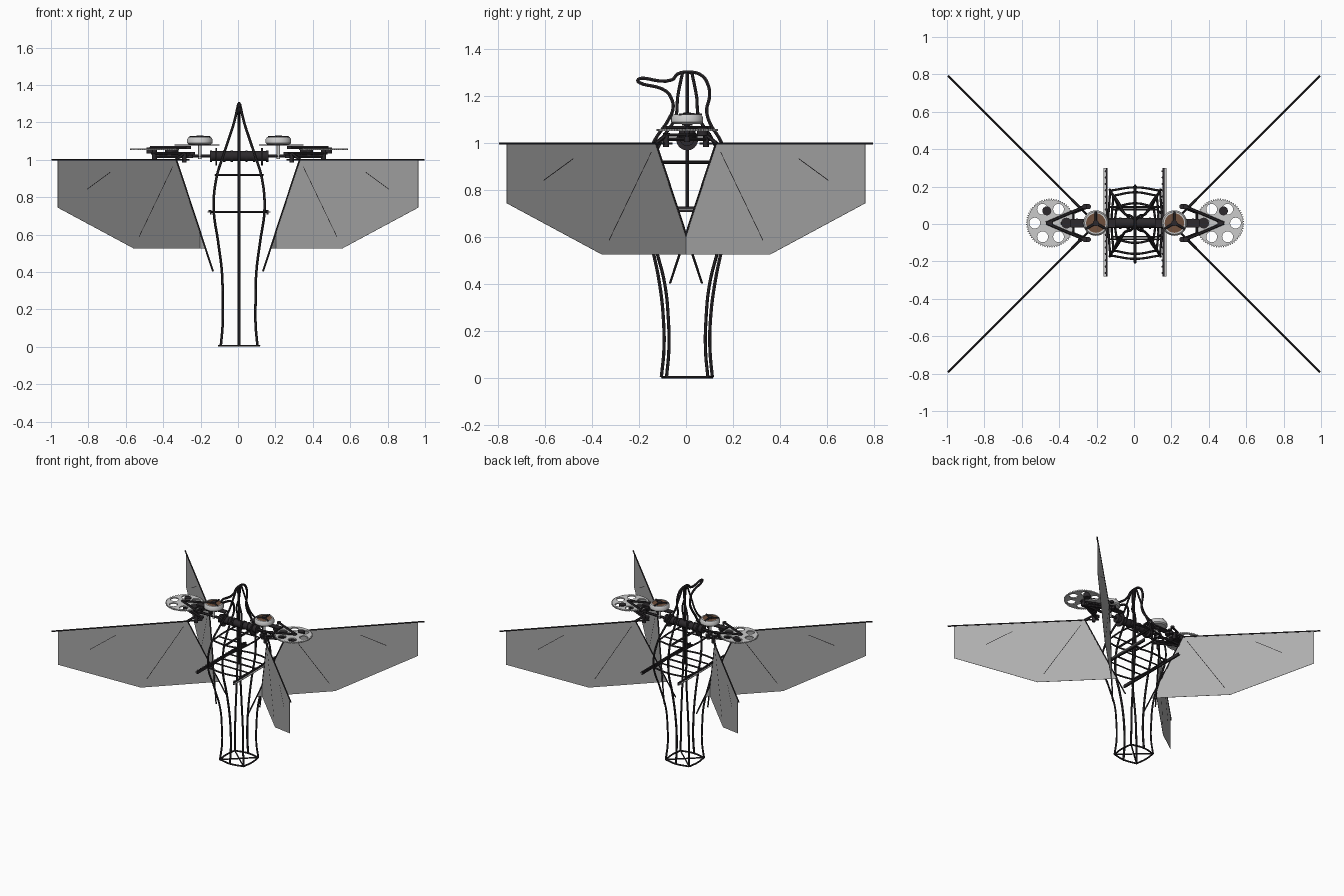
import bpy, bmesh, math
from mathutils import Vector

if "Cube" in bpy.data.objects:
    bpy.data.objects.remove(bpy.data.objects["Cube"])


def mat(name, c):
    m = bpy.data.materials.new(name)
    m.diffuse_color = (*c, 1)
    m.use_nodes = True
    m.node_tree.nodes["Principled BSDF"].inputs["Base Color"].default_value = m.diffuse_color
    return m


DARK = mat("dark_frame", (0.025, 0.022, 0.025))
STEEL = mat("steel", (0.55, 0.55, 0.54))
COPPER = mat("copper", (0.16, 0.08, 0.045))
FILM = mat("wing_film", (0.42, 0.42, 0.42))
C = 0.006  # slight sideways offset of the body


def finish(ob, m, smooth=True):
    ob.data.materials.clear()
    ob.data.materials.append(m)
    bpy.ops.object.select_all(action='DESELECT')
    ob.select_set(True)
    bpy.context.view_layer.objects.active = ob
    if ob.type == 'CURVE':
        bpy.ops.object.convert(target='MESH')
        ob = bpy.context.object
    if smooth:
        bpy.ops.object.shade_smooth_by_angle(angle=math.radians(40))
    return ob


def link(name, data):
    ob = bpy.data.objects.new(name, data)
    bpy.context.collection.objects.link(ob)
    return ob


def tube(name, pts, r=0.007, m=DARK, curved=False, cyclic=False):
    cu = bpy.data.curves.new(name, 'CURVE')
    cu.dimensions = '3D'
    cu.bevel_depth, cu.bevel_resolution, cu.resolution_u = r, 1, 6
    cu.use_fill_caps = True
    if curved:
        s = cu.splines.new('BEZIER')
        s.bezier_points.add(len(pts) - 1)
        for b, p in zip(s.bezier_points, pts):
            b.co = p
            b.handle_left_type = b.handle_right_type = 'AUTO'
    else:
        s = cu.splines.new('POLY')
        s.points.add(len(pts) - 1)
        for b, p in zip(s.points, pts):
            b.co = (*p, 1)
    s.use_cyclic_u = cyclic
    return finish(link(name, cu), m)


def box(name, loc, size, m=DARK):
    bpy.ops.mesh.primitive_cube_add(size=1, location=loc)
    ob = bpy.context.object
    ob.name, ob.scale = name, size
    return finish(ob, m, False)


def cyl(name, loc, r, h, m=DARK, axis='Z', n=32):
    rot = (0, math.pi / 2, 0) if axis == 'X' else (0, 0, 0)
    bpy.ops.mesh.primitive_cylinder_add(vertices=n, radius=r, depth=h, location=loc, rotation=rot)
    ob = bpy.context.object
    ob.name = name
    return finish(ob, m)


def lathe(name, x, y, prof, m, n=32):
    bm = bmesh.new()
    vs = [bm.verts.new((r, 0, z)) for r, z in prof]
    es = [bm.edges.new(e) for e in zip(vs, vs[1:])]
    bmesh.ops.spin(bm, geom=vs + es, axis=(0, 0, 1), cent=(0, 0, 0), angle=2 * math.pi, steps=n)
    bmesh.ops.remove_doubles(bm, verts=bm.verts, dist=1e-5)
    bmesh.ops.recalc_face_normals(bm, faces=bm.faces)
    me = bpy.data.meshes.new(name)
    bm.to_mesh(me)
    ob = link(name, me)
    ob.location = (x, y, 0)
    return finish(ob, m)


def ring_pts(r, n, cx=0, cy=0):
    return [(cx + r * math.cos(2 * math.pi * i / n), cy + r * math.sin(2 * math.pi * i / n)) for i in range(n)]


def gear(name, loc, r, teeth, h, holes, m):
    cu = bpy.data.curves.new(name, 'CURVE')
    cu.dimensions, cu.fill_mode, cu.extrude = '2D', 'BOTH', h / 2
    outer = []
    for i in range(teeth):
        for k, rr in ((0, r - 0.007), (0.35, r - 0.007), (0.5, r), (0.8, r)):
            a = 2 * math.pi * (i + k) / teeth
            outer.append((rr * math.cos(a), rr * math.sin(a)))
    loops = [outer] + [ring_pts(hr, 20, hx, hy) for hx, hy, hr in holes]
    for lp in loops:
        s = cu.splines.new('POLY')
        s.points.add(len(lp) - 1)
        for p, q in zip(s.points, lp):
            p.co = (*q, 0, 1)
        s.use_cyclic_u = True
    ob = link(name, cu)
    ob.location = loc
    return finish(ob, m, False)


# Keel: front, beak, head and back outline in one loop
keel = [(-.105, .005), (-.094, .12), (-.096, .25), (-.112, .4), (-.145, .56), (-.19, .74), (-.18, .9),
        (-.132, 1.015), (-.075, 1.1), (-.055, 1.15), (-.062, 1.19), (-.085, 1.222), (-.195, 1.257),
        (-.205, 1.267), (-.195, 1.276), (-.06, 1.27), (-.035, 1.295), (.01, 1.303), (.065, 1.29),
        (.095, 1.245), (.1, 1.2), (.088, 1.14), (.1, 1.09), (.145, 1.015), (.19, .9), (.2, .74), (.155, .56),
        (.122, .4), (.104, .25), (.102, .12), (.112, .005)]
tube("keel_outline", [(C, y, z) for y, z in keel], 0.008, curved=True)

# Four corner ribs running from the base to the crown
rib = [(.098, .088, .005), (.088, .078, .12), (.088, .08, .25), (.092, .095, .4), (.112, .135, .56),
       (.136, .178, .74), (.122, .155, .9), (.086, .105, 1.02), (.056, .05, 1.11), (.027, .04, 1.2), (.004, .02, 1.3)]
for sx in (-1, 1):
    for sy in (-1, 1):
        tube("corner_rib", [(C + sx * x, .005 + sy * y, z) for x, y, z in rib], 0.007, curved=True)


def rib_at(z):
    for a, b in zip(rib, rib[1:]):
        if a[2] <= z <= b[2]:
            f = (z - a[2]) / (b[2] - a[2])
            return a[0] + f * (b[0] - a[0]), a[1] + f * (b[1] - a[1])


# Horizontal bowed rings with crossed braces
for z in (.006, .72, .92):
    x, y = rib_at(z)
    for s in (-1, 1):
        tube("ring_bow", [(C - x, .005 + s * y, z), (C, .005 + s * (y + .018), z), (C + x, .005 + s * y, z)], .006, curved=True)
        tube("ring_side", [(C + s * x, .005 - y, z), (C + s * (x + .01), .005, z), (C + s * x, .005 + y, z)], .006, curved=True)
        if z < .5:
            tube("base_brace", [(C - x, .005 - s * y, z), (C + x, .005 + s * y, z)], .005)
        else:
            tube("ring_brace", [(C - x, .005 + s * y * .5, z), (C + x, .005 + s * y * .5, z)], .005)
    if z > .9:
        tube("spine_brace", [(C, -y, z), (C, y + .01, z)], .008)
tube("centre_post", [(C, .005, .72), (C, .005, 1.3)], .008)

# Side rails with bolts
for s in (-1, 1):
    x = C + s * .152
    box("side_rail", (x, .01, .72), (.01, .58, .022))
    box("rail_flange", (x + s * .006, .01, .72), (.02, .58, .005), STEEL)
    for i in range(17):
        cyl("rail_bolt", (x - .005, -.262 + i * .034, .725), .006, .012, n=8)
tube("rail_crossbar", [(C - .15, .005, .72), (C + .15, .005, .72)], .006)

# Central drive shaft with collars
cyl("drive_shaft", (C, .005, 1.02), .026, .31, axis='X')
for x in (-.122, .122):
    cyl("shaft_disc", (C + x, .005, 1.016), .046, .009, axis='X')
for x in (-.15, -.08, -.04, .04, .08, .15):
    cyl("shaft_collar", (C + x, .005, 1.02), .031, .012, axis='X')

# Motor, gears and linkage on each side
for s in (-1, 1):
    mx, gx = C + s * .21, C + s * .452
    box("motor_plate", (C + s * .225, .005, 1.079), (.24, .045, .006))
    lathe("motor_bell", mx, .005, [(0, 1.083), (.06, 1.083), (.068, 1.09), (.068, 1.11), (.06, 1.122),
                                   (.052, 1.122), (.052, 1.112), (0, 1.112)], STEEL)
    cyl("motor_coil", (mx, .005, 1.112), .053, .014, COPPER)
    cyl("motor_hub", (mx, .005, 1.12), .016, .022, n=16)
    for k in range(3):
        a = math.pi / 2 + k * 2 * math.pi / 3
        tube("motor_spoke", [(mx, .005, 1.124), (mx + .062 * math.cos(a), .005 + .062 * math.sin(a), 1.12)], .007)
    cyl("motor_axle", (mx, .005, 1.05), .009, .09, STEEL, n=12)
    cyl("motor_pinion", (mx + s * .1, .005, 1.066), .024, .016, DARK, n=20)
    holes = [(*p, .029) for p in ring_pts(.085, 6)] + [(0, 0, .012)]
    gear("large_gear", (gx, .005, 1.056), .131, 64, .009, holes, STEEL)
    cyl("gear_axle", (gx, .005, 1.04), .013, .07, DARK, n=16)
    cyl("crank_pin", (gx + s * .02, .07, 1.05), .024, .034, DARK, n=20)
    # Stacked triangular link frames
    for z, tip, root in ((1.066, .475, .27), (1.036, .47, .25), (1.018, .45, .26)):
        for t in (-1, 1):
            tube("link_arm", [(C + s * tip, .005, z), (C + s * root, .005 + t * .088, z)], .008)
            cyl("link_joint", (C + s * root, .005 + t * .088, z), .014, .014, n=12)
        tube("link_tie", [(C + s * .33, -.05, z), (C + s * .33, .06, z)], .006)
    cyl("link_hub", (C + s * .36, .005, 1.04), .035, .03, n=20)
    tube("frame_arm", [(C + s * .15, .005, 1.02), (C + s * .45, .005, 1.02)], .009)

# Four wings, each in a vertical plane turned 45 degrees about a side pivot
for sx in (-1, 1):
    for sy in (-1, 1):
        def W(t, z):
            return Vector((sx * (.202 + t), sy * t, z))
        me = bpy.data.meshes.new("wing_film")
        me.from_pydata([W(.128, 1), W(.762, 1), W(.762, .745), (W(.357, .527)), W(-.03, .527)], [], [range(5)])
        film = link("wing_film", me)
        film.modifiers.new("thickness", 'SOLIDIFY').thickness = .002
        film.modifiers["thickness"].offset = 0
        finish(film, FILM, False)
        tube("wing_spar", [W(.06, 1), W(.793, 1)], .005)
        tube("wing_root_rod", [W(.128, 1), W(-.068, .405)], .005)
        tube("wing_rib_outer", [W(.48, .935), W(.607, .842)], .002)
        tube("wing_rib_inner", [W(.148, .963), W(.328, .588)], .002)
        tube("root_link", [W(.13, 1.0), W(.085, 1.035)], .008)
        cyl("root_joint", W(.085, 1.01), .012, .05, n=12)
